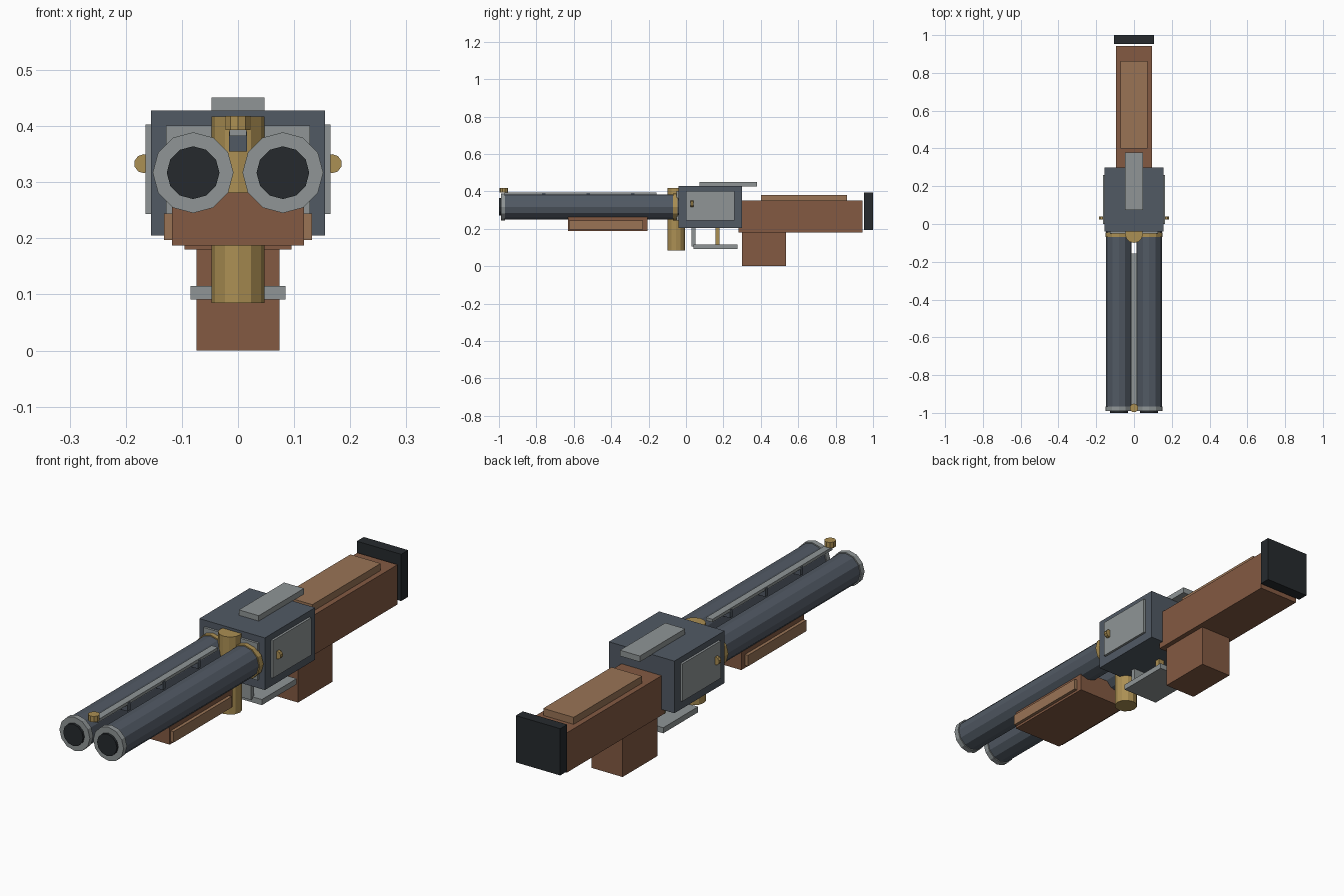
import bpy, math

if "Cube" in bpy.data.objects:
    bpy.data.objects.remove(bpy.data.objects["Cube"])


def material(name, rgb):
    m = bpy.data.materials.new(name)
    m.diffuse_color = (*[(c / 255) ** 2.2 for c in rgb], 1)
    m.use_nodes = True
    m.node_tree.nodes["Principled BSDF"].inputs["Base Color"].default_value = m.diffuse_color
    return m


STEEL = material("blued_steel", (82, 90, 100))
GREY = material("plain_steel", (142, 148, 149))
BRASS = material("brass", (170, 142, 84))
WOOD = material("dark_wood", (130, 90, 68))
PALE = material("pale_wood", (152, 115, 86))
BLACK = material("black_rubber", (42, 46, 49))


def box(name, x, y, z, mat):
    """Box from (min, max) ranges on each axis."""
    r = (x, y, z)
    bpy.ops.mesh.primitive_cube_add(size=1, location=[(a + b) / 2 for a, b in r])
    o = bpy.context.object
    o.scale = [b - a for a, b in r]
    o.name = name
    o.data.materials.append(mat)
    return o


def wide_box(name, half_width, y, z, mat):
    return box(name, (-half_width, half_width), y, z, mat)


def rod_y(name, x, z, radius, y, mat, sides=12):
    """Cylinder lying along y."""
    bpy.ops.mesh.primitive_cylinder_add(
        vertices=sides, radius=radius, depth=y[1] - y[0],
        location=(x, (y[0] + y[1]) / 2, z), rotation=(math.pi / 2, 0, 0))
    o = bpy.context.object
    o.name = name
    o.data.materials.append(mat)
    return o


def rod_z(name, y, radius, z, mat, sides, turn=0):
    """Upright cylinder on the centre line."""
    bpy.ops.mesh.primitive_cylinder_add(
        vertices=sides, radius=radius, depth=z[1] - z[0],
        location=(0, y, (z[0] + z[1]) / 2), rotation=(0, 0, turn))
    o = bpy.context.object
    o.name = name
    o.data.materials.append(mat)
    return o


# Paired parts: barrels, receiver plates, pins and forend panels
for side, s in (("right", 1), ("left", -1)):
    bx, bz = 0.08 * s, 0.317
    rod_y(f"barrel_{side}", bx, bz, 0.067, (-0.98, -0.03), STEEL)
    rod_y(f"muzzle_ring_{side}", bx, bz, 0.072, (-0.99, -0.967), GREY)
    rod_y(f"bore_{side}", bx, bz, 0.047, (-1.0, -0.93), BLACK)
    rod_y(f"breech_ring_{side}", bx, bz, 0.072, (-0.07, -0.045), BRASS)
    box(f"side_plate_{side}", sorted((0.145 * s, 0.165 * s)), (0.0, 0.26), (0.243, 0.403), GREY)
    rod_y(f"side_pin_{side}", 0.168 * s, 0.333, 0.017, (0.025, 0.04), BRASS, 10)
    box(f"forend_panel_{side}", sorted((0.108 * s, 0.132 * s)), (-0.625, -0.23), (0.197, 0.244), PALE)

# Receiver
wide_box("receiver", 0.155, (-0.04, 0.30), (0.205, 0.428), STEEL)
wide_box("breech_plate", 0.128, (-0.05, -0.03), (0.243, 0.401), GREY)
wide_box("top_lever", 0.047, (0.073, 0.379), (0.426, 0.451), GREY)
rod_z("hinge_pin", -0.053, 0.047, (0.085, 0.417), BRASS, 12)

# Sighting rib with posts and front sight
wide_box("sight_rib", 0.015, (-0.97, -0.157), (0.382, 0.395), GREY)
for i in range(3):
    y = -0.76 + 0.238 * i
    wide_box(f"rib_post_{i + 1}", 0.016, (y - 0.009, y + 0.009), (0.355, 0.390), STEEL)
rod_z("front_sight", -0.974, 0.023, (0.393, 0.418), BRASS, 10)

# Forend
wide_box("forend", 0.118, (-0.63, -0.205), (0.187, 0.282), WOOD)

# Trigger group
wide_box("trigger_guard", 0.085, (0.04, 0.275), (0.091, 0.115), GREY)
wide_box("guard_post", 0.04, (0.03, 0.05), (0.105, 0.21), GREY)
wide_box("trigger", 0.014, (0.158, 0.18), (0.112, 0.21), BRASS)

# Stock, cheek rest, grip and butt pad
wide_box("stock", 0.095, (0.28, 0.943), (0.18, 0.35), WOOD)
wide_box("cheek_rest", 0.072, (0.40, 0.862), (0.345, 0.38), PALE)
wide_box("grip", 0.074, (0.30, 0.534), (0.0, 0.19), WOOD)
wide_box("butt_pad", 0.105, (0.953, 1.0), (0.193, 0.393), BLACK)
